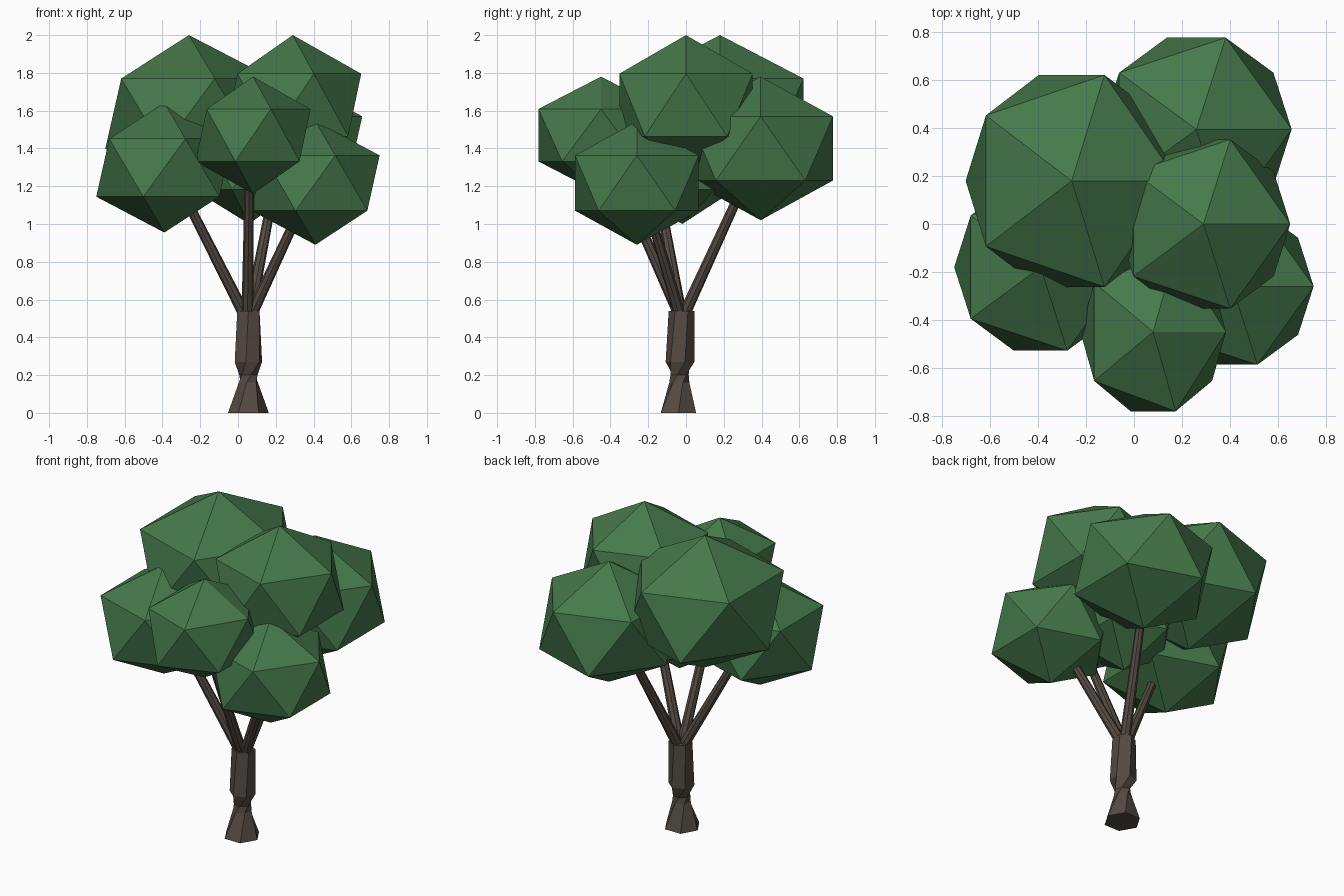
import bpy, bmesh
from math import cos, sin, radians
from mathutils import Vector

if "Cube" in bpy.data.objects:
    bpy.data.objects.remove(bpy.data.objects["Cube"])


def material(name, color):
    m = bpy.data.materials.new(name)
    m.diffuse_color = color
    m.use_nodes = True
    m.node_tree.nodes["Principled BSDF"].inputs["Base Color"].default_value = m.diffuse_color
    return m


LEAF = material("leaf_green", (0.06, 0.19, 0.07, 1))
BARK = material("bark_brown", (0.09, 0.07, 0.055, 1))


def finish(bm, name, mat):
    bmesh.ops.recalc_face_normals(bm, faces=bm.faces)
    me = bpy.data.meshes.new(name)
    bm.to_mesh(me)
    bm.free()
    me.materials.append(mat)
    ob = bpy.data.objects.new(name, me)
    bpy.context.collection.objects.link(ob)
    return ob


def foliage(name, center, size):
    bm = bmesh.new()
    bmesh.ops.create_icosphere(bm, subdivisions=1, radius=1)
    bmesh.ops.scale(bm, vec=size, verts=bm.verts)
    bmesh.ops.translate(bm, vec=center, verts=bm.verts)
    return finish(bm, name, LEAF)


def loft(name, rings, sides):
    """rings: (center, x axis, y axis, radius, twist in degrees)"""
    bm = bmesh.new()
    loops = []
    for c, u, v, r, twist in rings:
        loop = []
        for i in range(sides):
            a = radians(twist + 360 * i / sides)
            loop.append(bm.verts.new(c + u * r * cos(a) + v * r * sin(a)))
        loops.append(loop)
    for a, b in zip(loops, loops[1:]):
        for i in range(sides):
            j = (i + 1) % sides
            bm.faces.new((a[i], a[j], b[j], b[i]))
    bm.faces.new(loops[0])
    bm.faces.new(loops[-1])
    return finish(bm, name, BARK)


def branch(name, start, end, r0=0.032, r1=0.024):
    s, e = Vector(start), Vector(end)
    d = (e - s).normalized()
    u = d.cross(Vector((0, 1, 0))).normalized()
    v = d.cross(u)
    return loft(name, [(s, u, v, r0, 0), (e, u, v, r1, 0)], 8)


# Foliage clumps: low-poly squashed icospheres
foliage("foliage_top_left", (-0.26, 0.18, 1.584), (0.495, 0.52, 0.416))
foliage("foliage_top_right", (0.29, 0.0, 1.63), (0.405, 0.415, 0.37))
foliage("foliage_front", (0.08, -0.45, 1.47), (0.34, 0.39, 0.31))
foliage("foliage_left", (-0.39, -0.18, 1.298), (0.403, 0.41, 0.343))
foliage("foliage_right", (0.41, -0.26, 1.217), (0.38, 0.385, 0.327))
foliage("foliage_back", (0.26, 0.395, 1.40), (0.445, 0.45, 0.38))
foliage("foliage_core", (0.06, -0.02, 1.33), (0.33, 0.33, 0.33))

# Trunk: flared foot, twisted neck, straight upper part
X, Y = Vector((1, 0, 0)), Vector((0, 1, 0))
profile = [(0.0, 0.108, 0), (0.16, 0.054, 20), (0.20, 0.05, 45),
           (0.27, 0.077, 80), (0.54, 0.068, 90)]
loft("trunk", [(Vector((0.055, -0.04 + 0.03 * z, z)), X, Y, r, t)
               for z, r, t in profile], 6)

# Branches fanning out from the trunk top into the clumps
branch("branch_left", (0.04, -0.025, 0.51), (-0.31, -0.15, 1.20))
branch("branch_front", (0.05, -0.03, 0.51), (0.06, -0.36, 1.25))
branch("branch_right", (0.065, -0.03, 0.51), (0.35, -0.21, 1.12))
branch("branch_back", (0.06, -0.015, 0.51), (0.20, 0.32, 1.24))
